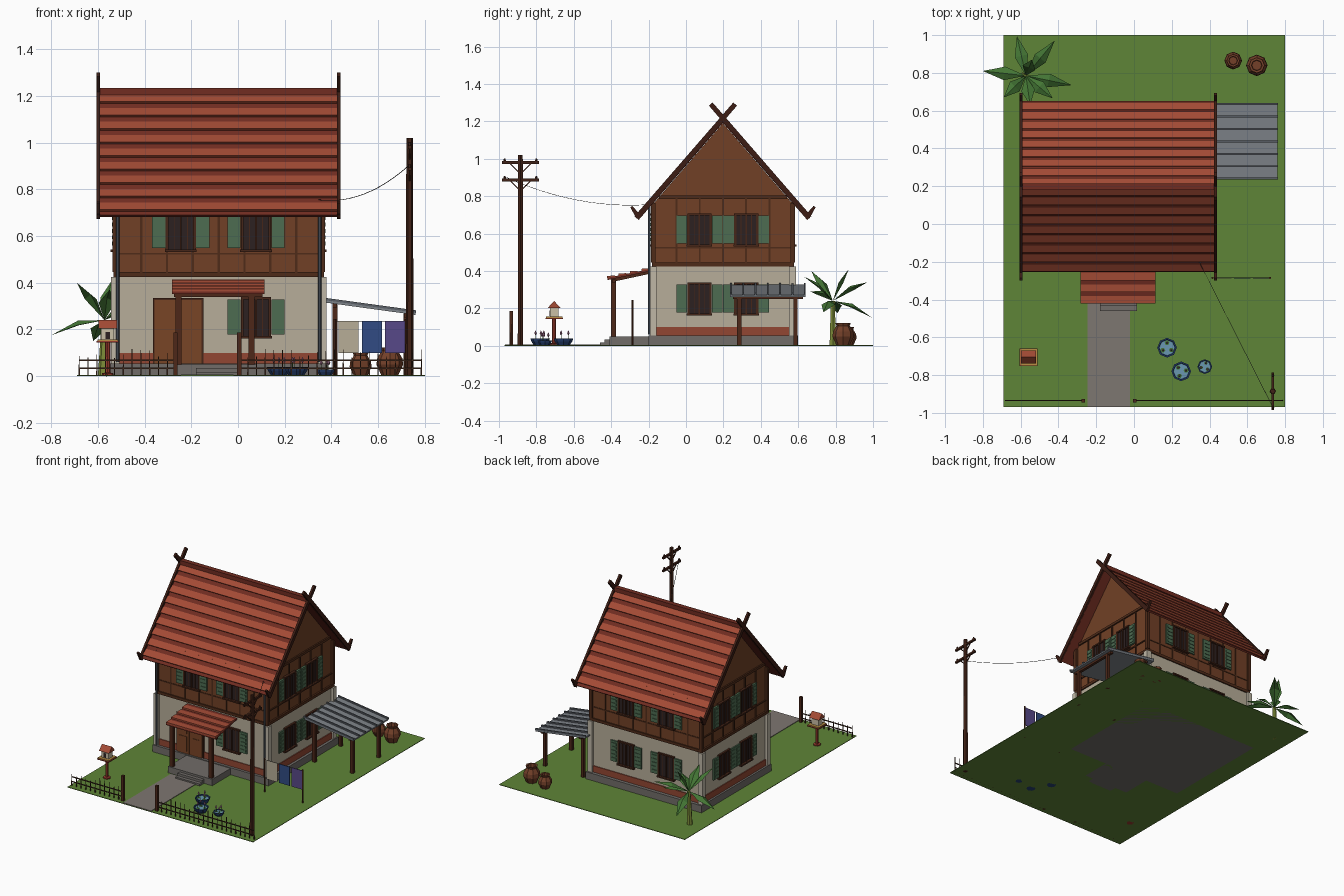
import bpy, bmesh, math, random
from mathutils import Vector

if "Cube" in bpy.data.objects:
    bpy.data.objects.remove(bpy.data.objects["Cube"])
random.seed(4)


def material(name, rgb):
    m = bpy.data.materials.new(name)
    m.diffuse_color = [(c / 255) ** 2.2 for c in rgb] + [1]
    m.use_nodes = True
    m.node_tree.nodes["Principled BSDF"].inputs["Base Color"].default_value = m.diffuse_color
    return m


class Part:
    """Collects simple flat-faced solids into one named object."""
    def __init__(self, name, rgb):
        self.name, self.mat, self.bm = name, material(name, rgb), bmesh.new()

    def loft(self, rings, caps=True):
        vs = [[self.bm.verts.new(p) for p in r] for r in rings]
        n = len(vs[0])
        for a, b in zip(vs, vs[1:]):
            for i in range(n):
                self.bm.faces.new((a[i], a[(i + 1) % n], b[(i + 1) % n], b[i]))
        if caps:
            self.bm.faces.new(vs[0][::-1])
            self.bm.faces.new(vs[-1])

    def extrude(self, pts, a, b, axis='x'):
        f = (lambda p, t: (t, p[0], p[1])) if axis == 'x' else (lambda p, t: (p[0], t, p[1]))
        self.loft([[f(p, t) for p in pts] for t in (a, b)])

    def box(self, x0, x1, y0, y1, z0, z1):
        self.extrude([(y0, z0), (y1, z0), (y1, z1), (y0, z1)], x0, x1)

    def beam(self, p, q, r, n=4, r2=None):
        p, q = Vector(p), Vector(q)
        d = (q - p).normalized()
        u = d.cross(Vector((1, 0, 0)) if abs(d.x) < .9 else Vector((0, 1, 0))).normalized()
        v = d.cross(u)
        ang = [(i + .5) * 2 * math.pi / n for i in range(n)]
        self.loft([[c + (u * math.cos(a) + v * math.sin(a)) * s for a in ang]
                   for c, s in ((p, r), (q, r2 or r))])

    def lathe(self, x, y, prof, n=8):
        self.loft([[(x + r * math.cos(i * 2 * math.pi / n), y + r * math.sin(i * 2 * math.pi / n), z)
                    for i in range(n)] for r, z in prof])

    def done(self):
        bmesh.ops.recalc_face_normals(self.bm, faces=self.bm.faces)
        me = bpy.data.meshes.new(self.name)
        self.bm.to_mesh(me)
        me.materials.append(self.mat)
        bpy.context.collection.objects.link(bpy.data.objects.new(self.name, me))


parts = {}
for name, rgb in dict(
        lawn=(95, 132, 58), path=(125, 118, 112), foundation=(112, 108, 104), lower_wall=(182, 172, 152),
        brick_band=(145, 72, 54), corner_pillars=(190, 182, 165), upper_wall=(112, 66, 42),
        timber_frame=(80, 47, 31), roof_base=(112, 48, 38), roof_tiles=(162, 76, 56), bargeboards=(62, 34, 26),
        door=(120, 70, 42), window_panes=(48, 38, 38), window_frames=(72, 42, 30), shutters=(78, 108, 82),
        downpipes=(85, 92, 102), awning_sheet=(125, 130, 136), awning_ribs=(90, 95, 102), posts=(78, 44, 31),
        clothes_cream=(182, 172, 150), clothes_blue=(52, 76, 130), clothes_purple=(88, 74, 135),
        utility_pole=(66, 38, 28), wire=(50, 50, 50), fence=(70, 48, 36), urns=(115, 66, 45),
        lotus_bowls=(42, 66, 112), lotus_water=(105, 150, 175), lotus_buds=(175, 120, 150),
        shrine_stand=(150, 60, 48), shrine_body=(200, 190, 165), shrine_tray=(185, 140, 70),
        palm_trunk=(125, 140, 60), palm_leaves=(70, 118, 56)).items():
    parts[name] = Part(name, rgb)
P = lambda n: parts[n]

# ground and path
P('lawn').box(-.69, .80, -.97, 1, 0, .004)
P('path').box(-.245, -.02, -.968, -.42, .002, .008)

# house walls
X0, X1, Y0, Y1, YC = -.525, .36, -.175, .57, .1975
P('foundation').box(X0 - .02, X1 + .025, Y0 - .025, Y1 + .03, 0, .055)
P('foundation').box(-.275, .08, -.41, Y0, 0, .05)
P('foundation').box(-.18, .015, -.435, -.41, 0, .035)
P('foundation').box(-.18, .015, -.46, -.435, 0, .018)
P('lower_wall').box(X0, X1, Y0, Y1, .055, .43)
P('brick_band').box(X0 - .006, X1 + .006, Y0 - .006, Y1 + .006, .055, .1)
P('upper_wall').extrude([(Y0, .43), (Y1, .43), (Y1, .76), (YC, 1.19), (Y0, .76)], X0 + .004, X1 - .004)
P('timber_frame').box(X0 - .008, X1 + .008, Y0 - .008, Y1 + .008, .425, .445)
for x in (X0, X1):
    for y in (Y0, Y1):
        P('corner_pillars').box(x - .018, x + .018, y - .018, y + .018, .055, .425)
        P('timber_frame').box(x - .012, x + .012, y - .012, y + .012, .445, .765)

# wall mappings: u along the wall, d outward from it
WALLS = {'front': lambda u, d: (u, Y0 - d), 'back': lambda u, d: (u, Y1 + d),
         'left': lambda u, d: (X0 - d, u), 'right': lambda u, d: (X1 + d, u)}


def on_wall(part, wall, u0, u1, d, z0, z1):
    (xa, ya), (xb, yb) = WALLS[wall](u0, -.005), WALLS[wall](u1, d)
    P(part).box(min(xa, xb), max(xa, xb), min(ya, yb), max(ya, yb), z0, z1)


def window(wall, u, z):
    on_wall('window_panes', wall, u - .055, u + .055, .004, z, z + .16)
    for s in (-1, 0, 1):
        w = .006 if s else .004
        on_wall('window_frames', wall, u + s * .059 - w, u + s * .059 + w, .012, z, z + .165)
        if s:
            on_wall('window_frames', wall, u + s * .028 - .002, u + s * .028 + .002, .008, z, z + .16)
            a, b = sorted((u + s * .066, u + s * .123))
            on_wall('shutters', wall, a, b, .01, z + .008, z + .158)
            for k in range(5):
                on_wall('shutters', wall, a + .008, b - .008, .014, z + .02 + k * .027, z + .036 + k * .027)
    on_wall('window_frames', wall, u - .068, u + .068, .02, z - .008, z + .002)
    on_wall('window_frames', wall, u - .065, u + .065, .014, z + .158, z + .168)


for wall in WALLS:
    along_x = wall in ('front', 'back')
    for u in ((-.245, .077) if along_x else (.072, .322)):
        window(wall, u, .54)
        if not (wall == 'front' and u < 0):
            window(wall, u, .17)
    # battens and rails on the timber storey
    a, b = (X0, X1) if along_x else (Y0, Y1)
    n = 8 if along_x else 6
    for i in range(1, n):
        u = a + (b - a) * i / n
        on_wall('timber_frame', wall, u - .005, u + .005, .003, .445, .79)
    on_wall('timber_frame', wall, a, b, .003, .52, .528)
    if not along_x:
        on_wall('timber_frame', wall, a + .03, b - .03, .006, .785, .803)

# door with panels
on_wall('window_frames', 'front', -.365, -.148, .008, .055, .335)
for k in (-.357, -.255):
    on_wall('door', 'front', k, k + .098, .014, .055, .325)
    for z in (.075, .2):
        on_wall('door', 'front', k + .018, k + .08, .018, z, z + .105)

# main roof: dark slab with raised tile courses on both slopes
CA, SA, L = .656, .755, .69


def slope(s, d, h):
    return (YC + s * (d * CA + h * SA), 1.21 - d * SA + h * CA)


for s in (-1, 1):
    P('roof_base').extrude([slope(s, *p) for p in ((-.005, 0), (L, 0), (L, -.012), (-.005, -.012))], -.595, .428)
    for i in range(9):
        d = .008 + i * .0765
        P('roof_tiles').extrude([slope(s, *p) for p in ((d, 0), (d, .004), (d + .048, .013), (d + .048, 0))],
                                -.593, .426)
    # bargeboards crossing above the ridge and kicking up at the eaves
    for x in (-.598, .431):
        for pts in (((-.105, .018), (-.105, -.008), (L + .01, -.012), (L + .01, .018)),):
            P('bargeboards').extrude([slope(s, *p) for p in pts], x - .008, x + .008)
        e = YC + s * .462
        P('bargeboards').extrude([(e - s * .02, .70), (e, .68), (e + s * .034, .742), (e + s * .022, .748)],
                                 x - .008, x + .008)
P('roof_base').box(-.595, .428, YC - .018, YC + .018, 1.205, 1.234)

# downpipes
for x in (X0 - .005, X1 + .005):
    P('downpipes').beam((x - .015 * (1 if x > 0 else -1), Y0 - .022, .06), (x - .015 * (1 if x > 0 else -1), Y0 - .022, .75), .007, 6)

# porch
P('roof_base').extrude([(-.42, .352), (-.42, .364), (Y0, .414), (Y0, .402)], -.283, .113)
for i in range(4):
    y = -.422 + i * .061
    z = .364 + i * .0127
    P('roof_tiles').extrude([(y, z - .002), (y, z + .01), (y + .042, z + .012), (y + .042, z + .006)], -.283, .113)
for x in (-.255, .057):
    P('posts').box(x - .013, x + .013, -.4, -.374, .005, .365)
    P('posts').beam((x, -.387, .352), (x, Y0, .398), .012)
P('posts').box(-.275, .105, -.395, -.378, .338, .356)

# side awning
zs = lambda x: .327 - (x - .36) * .137
P('awning_sheet').extrude([(.36, .317), (.36, .327), (.76, .272), (.76, .262)], .235, .64, 'y')
for i in range(7):
    y = .24 + i * .0658
    P('awning_ribs').extrude([(.36, .327), (.36, .337), (.762, .282), (.762, .270)], y - .005, y + .005, 'y')
for x in (.415, .72):
    P('posts').box(x - .01, x + .01, .25, .625, zs(x) - .026, zs(x) - .009)
    for y in (.285, .585):
        P('posts').box(x - .011, x + .011, y - .011, y + .011, 0, zs(x) - .012)

# clothesline
for x in (.415, .72):
    P('posts').beam((x, -.285, 0), (x, -.285, .245), .006, 6)
P('wire').beam((.415, -.285, .236), (.72, -.285, .236), .0015)
for x, c in ((.43, 'cream'), (.53, 'blue'), (.63, 'purple')):
    P('clothes_' + c).box(x, x + .087, -.288, -.283, .1, .237)

# utility pole with crossarms and sagging wire
P('utility_pole').beam((.735, -.885, 0), (.735, -.885, 1.02), .017, 6, .014)
for z in (.98, .887):
    P('utility_pole').box(.728, .742, -.985, -.785, z - .007, z + .007)
    for s in (-1, 1):
        P('utility_pole').beam((.735, -.885, z - .06), (.735, -.885 + s * .06, z), .004)
        P('utility_pole').lathe(.735, -.885 + s * .085, [(.006, z), (.008, z + .012), (.004, z + .022)], 6)
A, B = Vector((.735, -.97, .905)), Vector((.345, -.2, .755))
pts = [A.lerp(B, i / 12) - Vector((0, 0, .2 * i / 12 * (1 - i / 12))) for i in range(13)]
for p, q in zip(pts, pts[1:]):
    P('wire').beam(p, q, .0015)

# picket fence and gate posts
for a, b in ((-.68, -.265), (.005, .785)):
    for z in (.03, .065):
        P('fence').box(a, b, -.938, -.932, z, z + .006)
    n = int((b - a) / .037)
    for i in range(n + 1):
        x = a + (b - a) * i / n
        P('fence').beam((x, -.935, 0), (x, -.935, random.uniform(.075, .12)), .004, 4, .002)
for x in (-.268, .005):
    P('posts').box(x - .009, x + .009, -.944, -.926, 0, .187)

# water urns
for x, y, r, h in ((.525, .865, .047, .1), (.65, .84, .057, .122)):
    P('urns').lathe(x, y, [(r * .6, 0), (r, h * .4), (r * .95, h * .62), (r * .62, h * .88), (r * .72, h),
                           (r * .5, h), (r * .45, h * .8)])

# lotus bowls
for x, y, r in ((.175, -.655, .052), (.25, -.78, .052), (.375, -.755, .039)):
    h = r * .75
    P('lotus_bowls').lathe(x, y, [(r * .6, 0), (r * .9, h * .6), (r, h), (r * .85, h), (r * .8, h * .8)])
    P('lotus_water').lathe(x, y, [(r * .8, h * .75), (r * .8, h * .85)])
    for i in range(3):
        a = i * 2.1 + x * 9
        bx, by = x + r * .5 * math.cos(a), y + r * .5 * math.sin(a)
        P('palm_leaves').lathe(bx, by, [(r * .25, h * .87), (r * .25, h * .92)], 6)
        P('palm_leaves').beam((bx, by, h * .8), (bx, by, h + .022), .002)
        P('lotus_buds').lathe(bx, by, [(.002, h + .018), (.007, h + .028), (.001, h + .043)], 5)

# small shrine on a post
sx, sy = -.558, -.705
P('shrine_stand').lathe(sx, sy, [(.025, 0), (.025, .012), (.011, .015), (.011, .145)])
P('shrine_stand').box(sx - .047, sx + .047, sy - .047, sy + .047, .143, .15)
P('shrine_tray').box(sx - .044, sx + .044, sy - .044, sy + .044, .15, .156)
P('shrine_body').box(sx - .028, sx + .028, sy - .023, sy + .023, .156, .207)
P('window_panes').box(sx - .01, sx + .01, sy - .025, sy, .16, .19)
P('roof_tiles').extrude([(sy - .034, .203), (sy + .034, .203), (sy, .24)], sx - .04, sx + .04)

# palm with folded leaves
crown = Vector((-.572, .785, .24))
P('palm_trunk').beam((-.58, .785, 0), crown, .02, 6, .012)
for tip in ((-.80, .81, .175), (-.62, .995, .15), (-.42, .97, .34), (-.33, .735, .18), (-.43, .665, .29),
            (-.55, .63, .37), (-.69, .67, .40), (-.54, .87, .41)):
    tip = Vector(tip)
    side = (tip - crown).cross(Vector((0, 0, 1))).normalized() * .036
    mid = crown.lerp(tip, .5) + Vector((0, 0, .03))
    bm = P('palm_leaves').bm
    c, m, t, a, b = [bm.verts.new(v) for v in (crown, mid, tip, mid + side - Vector((0, 0, .02)),
                                               mid - side - Vector((0, 0, .02)))]
    for f in ((c, a, m), (m, a, t), (c, m, b), (m, t, b)):
        bm.faces.new(f)

for part in parts.values():
    part.done()
